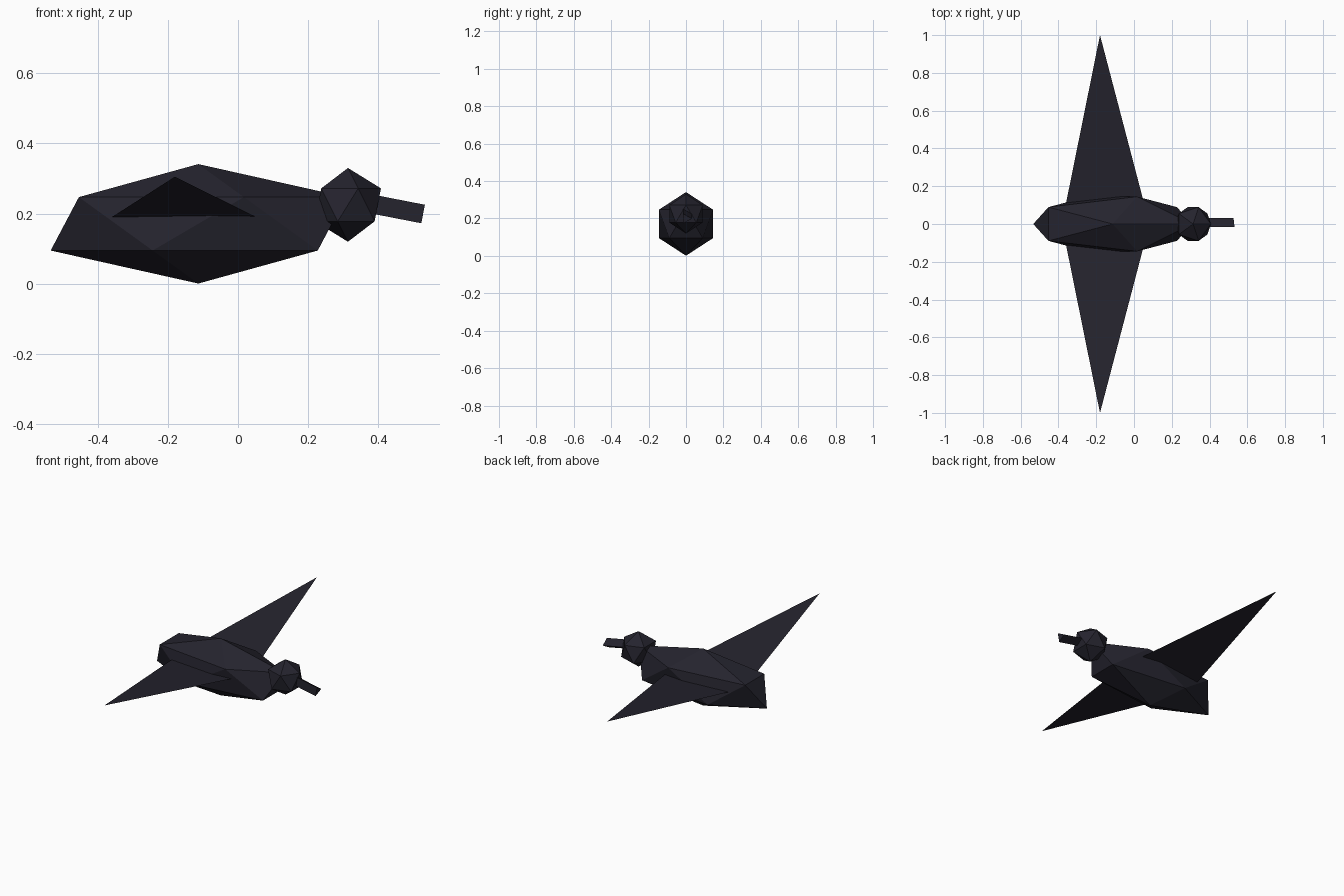
import bpy
import bmesh
import math
from mathutils import Matrix, Vector

if "Cube" in bpy.data.objects:
    bpy.data.objects.remove(bpy.data.objects["Cube"], do_unlink=True)

# One dark plumage colour for the whole bird
plumage = bpy.data.materials.new("dark_plumage")
plumage.use_nodes = True
colour = (0.018, 0.017, 0.027, 1)
plumage.diffuse_color = colour
plumage.node_tree.nodes["Principled BSDF"].inputs["Base Color"].default_value = colour


def finish(name, bm):
    mesh = bpy.data.meshes.new(name)
    bm.to_mesh(mesh)
    bm.free()
    mesh.materials.append(plumage)
    obj = bpy.data.objects.new(name, mesh)
    bpy.context.collection.objects.link(obj)
    return obj


def faceted_ball(name, centre, radii):
    bm = bmesh.new()
    matrix = Matrix.Translation(centre) @ Matrix.Diagonal((*radii, 1))
    bmesh.ops.create_icosphere(bm, subdivisions=1, radius=1, matrix=matrix)
    return finish(name, bm)


# Body and head
faceted_ball("body", (-0.113, 0, 0.171), (0.47, 0.17, 0.17))
faceted_ball("head", (0.313, 0, 0.225), (0.105, 0.105, 0.105))

# Beak: three-sided prism sloping down from the head
bm = bmesh.new()
tilt = math.radians(11)
forward = Vector((math.cos(tilt), 0, -math.sin(tilt)))
upward = Vector((math.sin(tilt), 0, math.cos(tilt)))
side = Vector((0, 1, 0))
tip = Vector((0.527, 0, 0.199))
rings = []
for back in (0, 0.18):
    ring = []
    for i in range(3):
        a = i * math.tau / 3
        offset = 0.031 * (math.cos(a) * side + math.sin(a) * upward)
        ring.append(bm.verts.new(tip - back * forward + offset))
    rings.append(ring)
    bm.faces.new(ring)
for i in range(3):
    j = (i + 1) % 3
    bm.faces.new((rings[0][i], rings[0][j], rings[1][j], rings[1][i]))
bmesh.ops.recalc_face_normals(bm, faces=bm.faces)
finish("beak", bm)

# Wings: flat raised triangles, rooted inside the body
for name, sign in (("front_wing", -1), ("back_wing", 1)):
    bm = bmesh.new()
    corners = [(-0.372, 0.05, 0.182), (0.069, 0.05, 0.182), (-0.18, 1, 0.305)]
    bm.faces.new([bm.verts.new((x, sign * y, z)) for x, y, z in corners])
    bm.normal_update()
    for face in bm.faces:
        if face.normal.z < 0:
            face.normal_flip()
    finish(name, bm)
